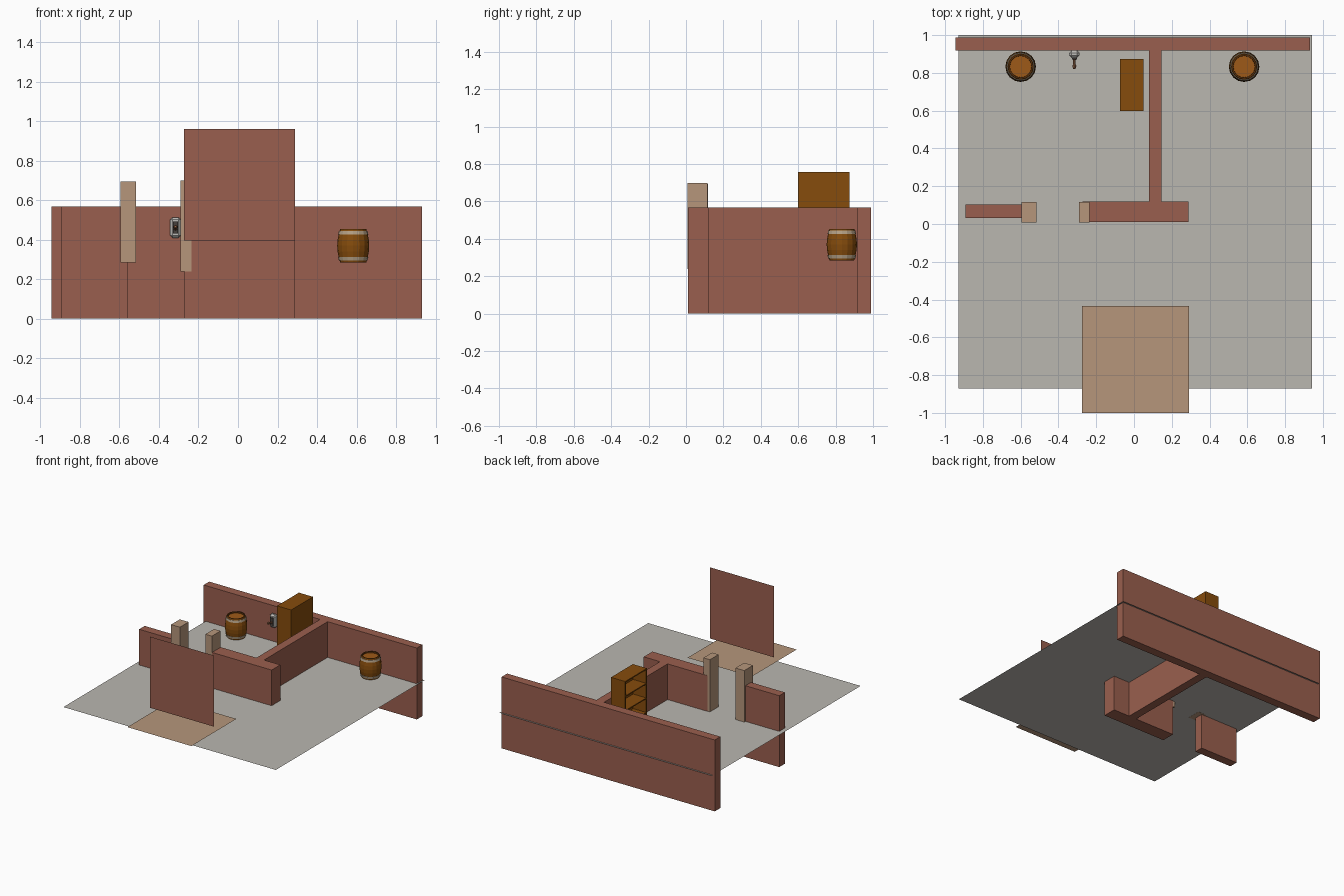
import bpy, bmesh, math
from mathutils import Matrix, Vector

if "Cube" in bpy.data.objects:
    bpy.data.objects.remove(bpy.data.objects["Cube"])


def mat(name, r, g, b):
    lin = [((c / 255 + 0.055) / 1.055) ** 2.4 if c > 10 else c / 255 / 12.92 for c in (r, g, b)]
    m = bpy.data.materials.new(name)
    m.diffuse_color = (*lin, 1)
    m.use_nodes = True
    m.node_tree.nodes["Principled BSDF"].inputs["Base Color"].default_value = m.diffuse_color
    return m


BRICK = mat("brick_red", 154, 95, 78)
STONE = mat("floor_grey", 186, 183, 176)
TAN = mat("tan_wood", 182, 150, 123)
WOOD = mat("brown_wood", 134, 76, 12)
LID = mat("barrel_orange", 158, 90, 24)
DARK = mat("dark_wood", 98, 54, 14)
HOOP = mat("hoop_grey", 180, 160, 134)
METAL = mat("light_metal", 190, 188, 184)
IRON = mat("dark_iron", 70, 64, 60)
HANDLE = mat("torch_wood", 150, 102, 72)


def finish(name, bm, mats):
    me = bpy.data.meshes.new(name)
    bm.to_mesh(me)
    bm.free()
    for m in mats:
        me.materials.append(m)
    ob = bpy.data.objects.new(name, me)
    bpy.context.collection.objects.link(ob)
    return ob


def add_box(bm, x0, x1, y0, y1, z0, z1):
    mtx = Matrix.Translation(((x0 + x1) / 2, (y0 + y1) / 2, (z0 + z1) / 2)) @ \
        Matrix.Diagonal((x1 - x0, y1 - y0, z1 - z0, 1))
    return bmesh.ops.create_cube(bm, size=1, matrix=mtx)


def box(name, m, *b):
    bm = bmesh.new()
    add_box(bm, *b)
    return finish(name, bm, [m])


def plane(name, m, pts):
    bm = bmesh.new()
    bm.faces.new([bm.verts.new(p) for p in pts])
    return finish(name, bm, [m])


def lathe(name, profile, mats, idx, n, mtx):
    """Spin (radius, height) points; idx gives a material per band."""
    bm = bmesh.new()
    rings = [[bm.verts.new(mtx @ Vector((r * math.cos(2 * math.pi * i / n),
                                         r * math.sin(2 * math.pi * i / n), h)))
              for i in range(n)] for r, h in profile]
    for k in range(len(rings) - 1):
        for i in range(n):
            j = (i + 1) % n
            f = bm.faces.new((rings[k][i], rings[k][j], rings[k + 1][j], rings[k + 1][i]))
            f.material_index = idx[k]
    bm.faces.new(rings[0][::-1]).material_index = idx[0]
    bm.faces.new(rings[-1]).material_index = idx[-1]
    return finish(name, bm, mats)


FLOOR, TOP = 0.284, 0.568

# floor sheet
plane("floor", STONE, [(-0.928, -0.87, FLOOR), (0.942, -0.87, FLOOR),
                       (0.942, 1, FLOOR), (-0.928, 1, FLOOR)])

# walls, running through the floor
box("back_wall", BRICK, -0.945, 0.932, 0.918, 0.988, 0, TOP)
box("dividing_wall", BRICK, 0.079, 0.146, 0.118, 0.918, 0, TOP)
box("middle_wall", BRICK, -0.272, 0.289, 0.010, 0.119, 0, TOP)
box("left_wall", BRICK, -0.893, -0.56, 0.032, 0.102, 0, TOP)

# doorway posts
box("left_door_post", TAN, -0.595, -0.517, 0.008, 0.117, 0.283, 0.694)
box("right_door_post", TAN, -0.292, -0.235, 0.007, 0.116, 0.238, 0.699)

# loose sheets at the front
plane("tan_panel", TAN, [(-0.274, -1, 0.349), (0.29, -1, 0.349),
                         (0.29, -0.434, 0.349), (-0.274, -0.434, 0.349)])
plane("upright_panel", BRICK, [(-0.273, -0.716, 0.395), (0.289, -0.716, 0.395),
                               (0.289, -0.716, 0.961), (-0.273, -0.716, 0.961)])

# bookcase, open towards -x
bm = bmesh.new()
X0, X1, Y0, Y1, Z0, Z1, T = -0.075, 0.049, 0.598, 0.873, FLOOR, 0.757, 0.009
add_box(bm, X0, X1, Y0, Y0 + T, Z0, Z1)
add_box(bm, X0, X1, Y1 - T, Y1, Z0, Z1)
add_box(bm, X1 - T, X1, Y0 + T, Y1 - T, Z0, Z1)
for k in range(5):
    z = Z0 + k * (Z1 - Z0 - T) / 4
    add_box(bm, X0, X1 - T, Y0 + T, Y1 - T, z, z + T)
finish("bookcase", bm, [WOOD])

# barrels with raised hoops and a sunken lid
H = 0.168
for side, x in (("left", -0.6), ("right", 0.583)):
    prof = [(0.066, 0), (0.069, 0.010), (0.0725, 0.010), (0.0765, 0.027), (0.0735, 0.027),
            (0.079, 0.055), (0.081, H / 2), (0.079, H - 0.055),
            (0.0735, H - 0.027), (0.0765, H - 0.027), (0.0725, H - 0.010), (0.069, H - 0.010),
            (0.066, H), (0.058, H), (0.057, H - 0.010)]
    idx = [0, 1, 1, 1, 0, 0, 0, 0, 1, 1, 1, 0, 2, 2, 3]
    lathe(side + "_barrel", prof, [WOOD, HOOP, DARK, LID], idx, 16,
          Matrix.Translation((x, 0.833, 0.285)))

# wall torch: metal plate, dark mount and slanted wooden stick
plate = box("torch_plate", METAL, -0.343, -0.289, 0.880, 0.918, 0.409, 0.513)
bev = plate.modifiers.new("bevel", "BEVEL")
bev.width = 0.012
bev.segments = 1
box("torch_mount", IRON, -0.329, -0.303, 0.872, 0.884, 0.430, 0.492)
face_out = Matrix.Translation((-0.316, 0.876, 0.455)) @ Matrix.Rotation(math.radians(78), 4, 'X')
lathe("torch_stick", [(0.010, 0), (0.006, 0.012), (0.007, 0.032), (0.011, 0.040), (0.006, 0.056)],
      [HANDLE], [0] * 4, 8, face_out)
